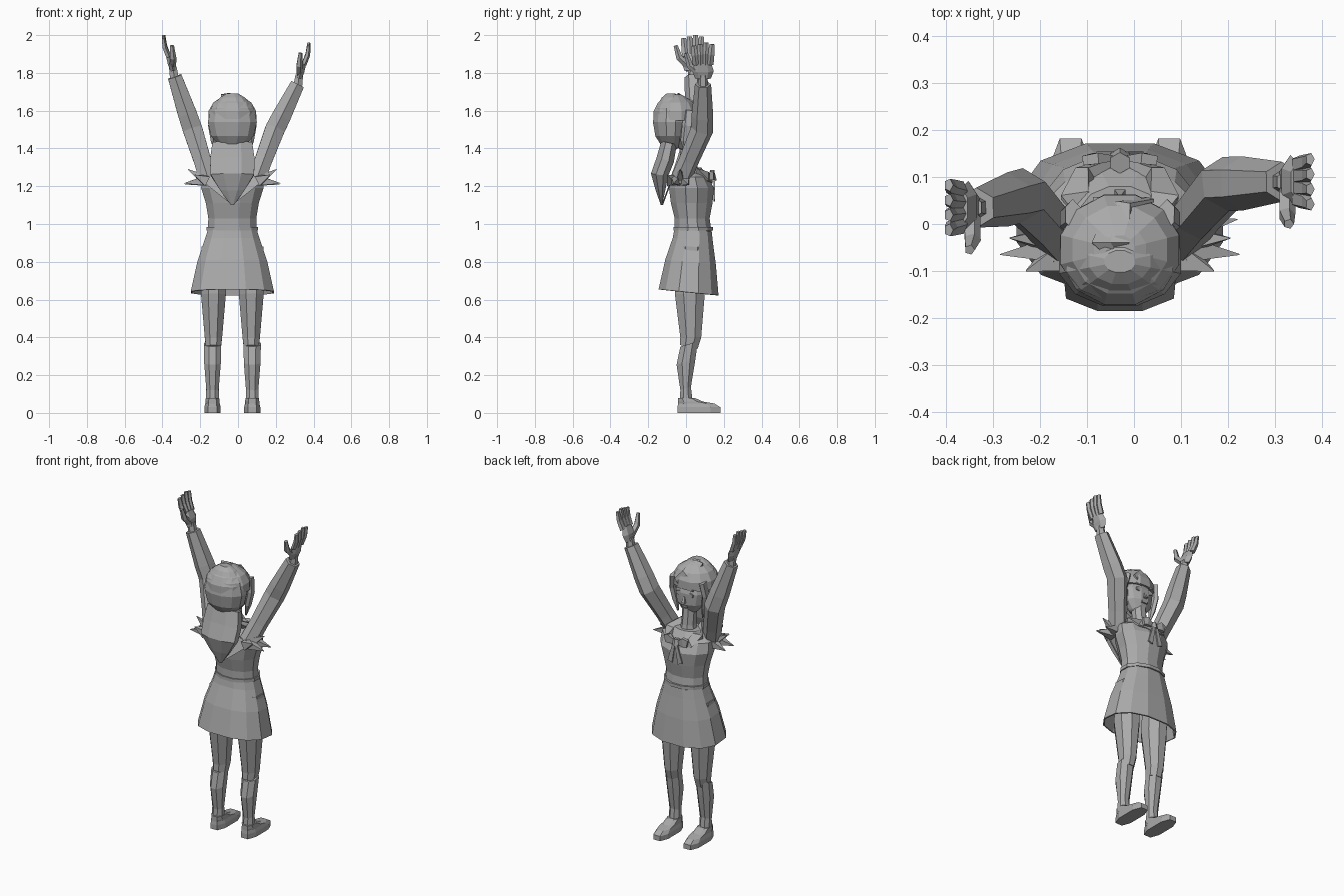
import bpy
import bmesh
from math import cos, sin, pi, copysign
from mathutils import Vector

cube = bpy.data.objects.get("Cube")
if cube:
    bpy.data.objects.remove(cube, do_unlink=True)

MID = -.03  # body centre line
grey = bpy.data.materials.new("plain grey")
grey.use_nodes = True
grey.diffuse_color = (.4, .4, .4, 1)
grey.node_tree.nodes["Principled BSDF"].inputs["Base Color"].default_value = grey.diffuse_color


def skin(name, rings, bottom=True):
    """Join rings of points into a flat-shaded shell."""
    bm = bmesh.new()
    loops = [[bm.verts.new(point) for point in ring] for ring in rings]
    for low, high in zip(loops, loops[1:]):
        for i in range(len(low)):
            bm.faces.new((low[i - 1], low[i], high[i], high[i - 1]))
    if bottom:
        bm.faces.new(loops[0][::-1])
    bm.faces.new(loops[-1])
    bmesh.ops.recalc_face_normals(bm, faces=bm.faces)
    mesh = bpy.data.meshes.new(name)
    bm.to_mesh(mesh)
    bm.free()
    mesh.materials.append(grey)
    obj = bpy.data.objects.new(name, mesh)
    bpy.context.collection.objects.link(obj)
    return obj


def corners(sides, box=1):
    """Directions of a polygon with flat front; a low box squares it off."""
    fit = cos(pi / sides) ** box
    for i in range(sides):
        angle = 2 * pi * (i + .5) / sides
        yield [copysign(abs(t) ** box, t) / fit for t in (cos(angle), sin(angle))]


def loft(name, levels, x=MID, sides=12, box=1, tilt=0, bottom=True):
    """Stack level rings given as (z, half width, back y, front y)."""
    rings = []
    for z, half, back, front in levels:
        middle, depth = (back + front) / 2, (front - back) / 2
        ring = [Vector((x + half * c, middle + depth * s, z)) for c, s in corners(sides, box)]
        for point in ring:
            point.z += tilt * point.y
        rings.append(ring)
    return skin(name, rings, bottom)


def blob(name, y, z, radii, start=-pi / 2, lean=0, steps=6):
    """Faceted ellipsoid on the centre line, open to a lean and a raised base."""
    levels = []
    for i in range(steps + 1):
        angle = start + (pi / 2 - start) * i / steps
        ring, rise = max(cos(angle), .25), sin(angle)
        centre, depth = y - lean * rise, radii[1] * ring
        levels.append((z + radii[2] * rise, radii[0] * ring, centre - depth, centre + depth))
    return loft(name, levels)


def tube(name, path, sizes, wide=1, sides=6):
    """Sweep a polygon along a path; wide stretches it along y."""
    path = [Vector(point) for point in path]
    rings = []
    for i, point in enumerate(path):
        along = (path[min(i + 1, len(path) - 1)] - path[max(i - 1, 0)]).normalized()
        ref = Vector((0, 1, 0)) if abs(along.y) < .9 else Vector((0, 0, 1))
        u = (ref - along * ref.dot(along)).normalized()
        v = along.cross(u)
        rings.append([point + sizes[i] * (u * wide * c + v * s) for s, c in corners(sides)])
    return skin(name, rings)


def plate(name, outline, depth=.008):
    """Thin slab from an outline, thickened along y."""
    front = [Vector(point) for point in outline]
    return skin(name, [front, [point + Vector((0, depth, 0)) for point in front]])


# Torso, belt and neck
loft("torso", [(.96, .13, -.06, .135), (1.03, .127, -.06, .125), (1.11, .14, -.08, .14),
               (1.19, .165, -.09, .148), (1.25, .16, -.07, .115), (1.3, .085, -.045, .08)])
belt_size = (.137, -.067, .143)
loft("belt", [(z, *belt_size) for z in (.965, .985)])
tube("neck", [(MID, .015, 1.26), (MID, .015, 1.32), (MID, 0, 1.45)], [.055, .04, .04], sides=8)

# Flared skirt, open underneath, with a tilted hem
skirt = loft("skirt", [(.64, .22, -.145, .172), (.8, .185, -.11, .158),
                       (.92, .145, -.07, .142), (.975, .128, -.06, .136)],
             box=.85, tilt=-.1, bottom=False)
skirt.modifiers.new("cloth thickness", "SOLIDIFY").thickness = .008

# Head, hair, nose and mouth
blob("head", -.02, 1.52, (.1, .08, .135), lean=.02)
blob("hair_back", -.08, 1.54, (.13, .095, .15))
blob("hair_crown", -.055, 1.57, (.13, .12, .115), start=-.2, steps=4)
tube("hair_tail", [(MID, -.13, 1.1), (MID, -.135, 1.18), (MID, -.14, 1.26),
                   (MID, -.11, 1.34), (MID, -.09, 1.43)],
     [.008, .065, .115, .118, .105], wide=.4, sides=8)
tube("hair_parting", [(MID, -.12, 1.64), (MID - .02, -.04, 1.68), (MID, .04, 1.63),
                      (MID + .06, .05, 1.58)], [.03, .04, .03, .02], wide=.3)
tube("nose", [(MID, .058, 1.5), (MID, .062, 1.465)], [.004, .012], sides=4)
tube("mouth", [(MID - .02, .056, 1.44), (MID + .02, .056, 1.44)], [.005, .005], sides=4)

# Sailor collar point behind and bow knot in front
plate("back_collar", [(MID - .17, -.08, 1.235), (MID, -.06, 1.285),
                      (MID + .17, -.08, 1.235), (MID, -.13, 1.1)])
tube("bow_knot", [(MID, .13, 1.265), (MID, .14, 1.225)], [.02, .02])

WRISTS = {"left": Vector((.315, .09, 1.74)), "right": Vector((-.335, .035, 1.78))}
ELBOWS = {"left": Vector((.195, .085, 1.5)), "right": Vector((-.24, .06, 1.5))}

for side, s in (("left", 1), ("right", -1)):
    def at(out, y, z):
        """Point measured outward from the centre line."""
        return Vector((MID + s * out, y, z))

    # Leg, sock and shoe
    leg = MID + s * .105
    tube(side + "_thigh", [at(.1, .015, .35), at(.1, .025, .4), at(.1, .02, .63),
                           at(.1, .03, .88)], [.04, .046, .066, .064], wide=1.2, sides=8)
    loft(side + "_sock", [(.05, .034, -.035, .035), (.13, .033, -.03, .026),
                          (.27, .044, -.05, .05), (.36, .046, -.03, .062)],
         x=leg, sides=8, tilt=.3)
    loft(side + "_shoe", [(0, .043, -.045, .182), (.03, .043, -.045, .182),
                          (.05, .038, -.042, .15), (.06, .038, -.042, .09),
                          (.08, .035, -.042, .045)], x=leg, sides=8, box=.7)

    # Sleeve from shoulder through elbow to wrist
    wrist, elbow, shoulder = WRISTS[side], ELBOWS[side], at(.125, -.03, 1.23)
    tube(side + "_sleeve", [shoulder, shoulder.lerp(elbow, .4), elbow,
                            elbow.lerp(wrist, .3), wrist], [.047, .046, .052, .05, .037])

    # Hand with fanned fingers and thumb
    def reach(out, y, up):
        """Point measured from the wrist."""
        return wrist + Vector((s * out, y, up))

    tube(side + "_wrist", [reach(0, 0, -.02), reach(.01, 0, .05)], [.024, .02])
    tube(side + "_palm", [reach(.008, 0, .03), reach(.018, 0, .07), reach(.033, 0, .115)],
         [.014, .019, .014], wide=2.6)
    for i in range(4):
        spread = i - 1.5
        base = reach(.033, spread * .024, .105)
        tip = reach(.06, spread * .032, .22 - .008 * abs(spread - .5))
        middle = base.lerp(tip, .5) + Vector((s * .007, 0, 0))
        tube(f"{side}_finger_{i + 1}", [base, middle, tip], [.012, .011, .008],
             wide=1.4, sides=5)
    tube(side + "_thumb", [reach(.012, -.02, .055), reach(.01, -.07, .1),
                           reach(.015, -.09, .165)], [.016, .015, .009], sides=5)

    # Pointed ruffle around the armhole
    spikes = [at(.255, -.065, 1.215), at(.25, .01, 1.21), at(.2, -.1, 1.26), at(.235, -.03, 1.29)]
    for i, tip in enumerate(spikes):
        root = at(.14, tip.y * .6 - .015, 1.23)
        tube(f"{side}_ruffle_{i + 1}", [root, tip], [.027, .001], sides=4)

    # Hair lock beside the face
    tube(side + "_hair_lock", [at(.1, .02, 1.6), at(.113, .01, 1.52), at(.1, 0, 1.44),
                               at(.085, 0, 1.37)], [.016, .015, .014, .003], wide=1.8)

    # Eye and brow
    eye = at(.037, .05, 1.515)
    plate(side + "_eye", [eye + Vector((.02 * c, 0, .013 * d)) for c, d in corners(6)])
    brow = eye + Vector((0, 0, .033))
    plate(side + "_brow", [brow + Vector((.02 * c, 0, .005 * d)) for c, d in corners(4)])

    # Collar flap, bow loop and bow tail on the chest
    tube(side + "_collar_flap", [at(.055, -.03, 1.305), at(.095, .06, 1.28),
                                 at(.075, .11, 1.25), at(.01, .135, 1.225)],
         [.03, .03, .025, .012], wide=.5, sides=4)
    tube(side + "_bow_loop", [at(.01, .14, 1.245), at(.05, .14, 1.26), at(.075, .135, 1.255)],
         [.01, .026, .022], wide=.45, sides=4)
    plate(side + "_bow_tail", [at(0, .146, 1.235), at(.018, .146, 1.235),
                               at(.05, .146, 1.13), at(.02, .146, 1.12)])
